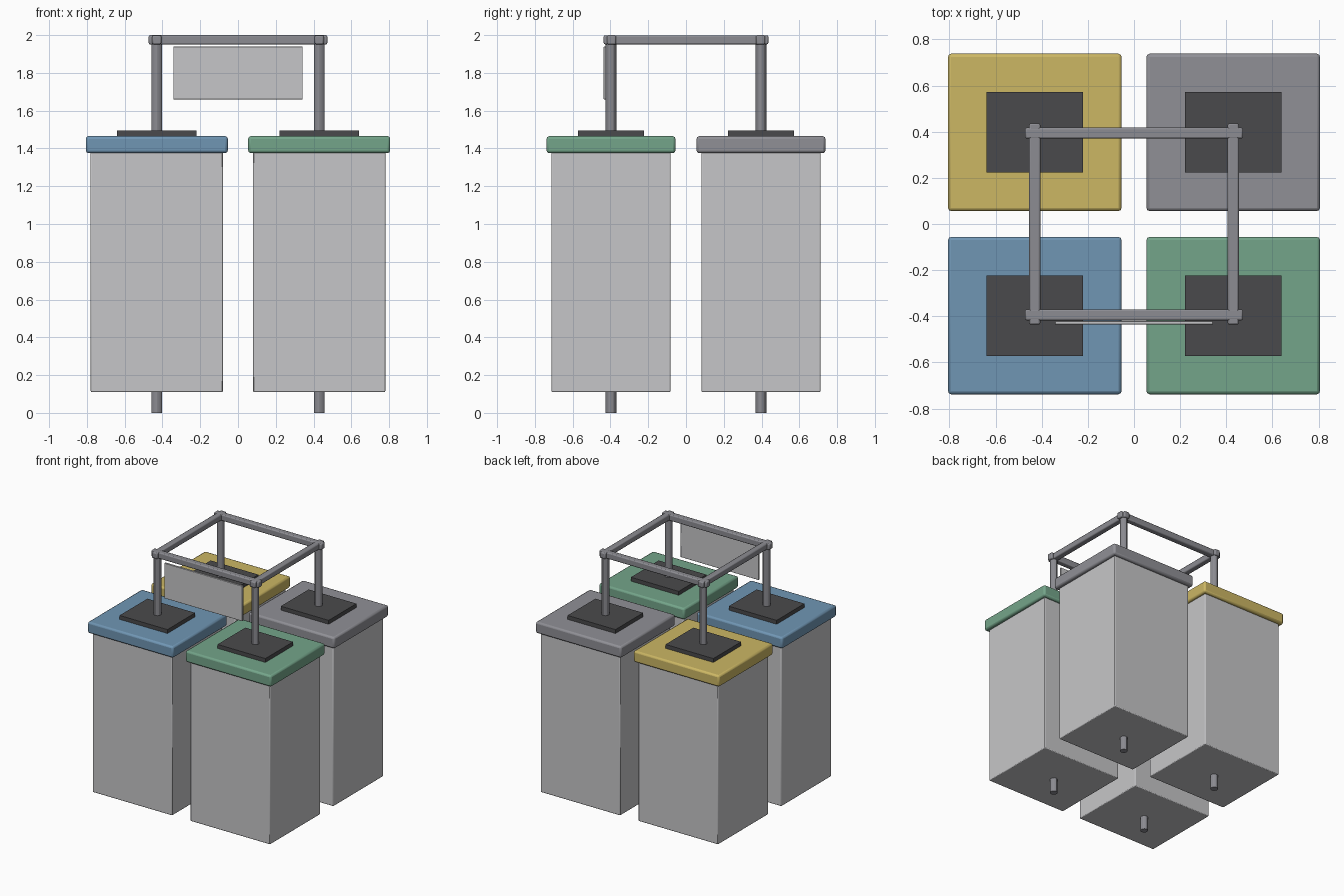
import bpy

cube = bpy.data.objects.get("Cube")
if cube:
    bpy.data.objects.remove(cube, do_unlink=True)


def material(name, srgb):
    """Flat material from 0-255 display values, stored as linear."""
    rgba = [(c / 255 / 12.92) if c < 11 else ((c / 255 + 0.055) / 1.055) ** 2.4 for c in srgb] + [1]
    mat = bpy.data.materials.new(name)
    mat.use_nodes = True
    mat.diffuse_color = rgba
    bsdf = mat.node_tree.nodes["Principled BSDF"]
    bsdf.inputs["Base Color"].default_value = rgba
    bsdf.inputs["Roughness"].default_value = 0.6
    return mat


BODY = material("light grey", (198, 198, 200))
METAL = material("steel grey", (140, 140, 146))
DARK = material("dark grey", (74, 74, 76))
BLUE = material("blue", (112, 150, 180))
GREEN = material("green", (116, 165, 138))
YELLOW = material("yellow", (204, 183, 100))
GREY = material("lid grey", (144, 144, 150))


def finish(obj, name, mat, bevel, segments=2):
    obj.name = name
    obj.data.materials.append(mat)
    if bevel:
        mod = obj.modifiers.new("Bevel", "BEVEL")
        mod.width = bevel
        mod.segments = segments
    bpy.ops.object.shade_smooth_by_angle()
    return obj


def box(name, center, size, mat, bevel=0.0, segments=2):
    bpy.ops.mesh.primitive_cube_add(size=1, location=center)
    obj = bpy.context.object
    obj.scale = size
    bpy.ops.object.transform_apply(location=False, rotation=False, scale=True)
    return finish(obj, name, mat, bevel, segments)


def post(name, x, y, bottom, top, radius, mat):
    bpy.ops.mesh.primitive_cylinder_add(vertices=12, radius=radius, depth=top - bottom,
                                        location=(x, y, (bottom + top) / 2))
    return finish(bpy.context.object, name, mat, 0)


PX, PY = 0.43, 0.397  # bin and post spacing from the centre

# Four bins, each with a coloured lid, a dark hatch plate and a post through it
for place, sx, sy, lid in (("front_right", -1, -1, BLUE), ("front_left", 1, -1, GREEN),
                           ("back_right", -1, 1, YELLOW), ("back_left", 1, 1, GREY)):
    x, y = sx * PX, sy * PY
    box(place + "_bin", (x, y, 0.745), (0.70, 0.63, 1.27), BODY, 0.006)
    box(place + "_lid", (x, y, 1.42), (0.752, 0.682, 0.09), lid, 0.014)
    box(place + "_hatch", (x, y, 1.478), (0.42, 0.348, 0.036), DARK)
    post(place + "_post", x, y, 0, 1.98, 0.028, METAL)

# Top frame: two long rails and two side rails
for side, s in (("front", -1), ("back", 1)):
    box(side + "_rail", (0, s * PY - 0.003 * s, 1.975), (0.945, 0.048, 0.05), METAL, 0.008)
for side, s in (("right", -1), ("left", 1)):
    box(side + "_rail", (s * PX, 0, 1.975), (0.048, 0.872, 0.048), METAL, 0.008)

# Blank sign hung in front of the front rail
box("sign_board", (0, -0.428, 1.80), (0.685, 0.015, 0.28), BODY, 0.002, 1)
